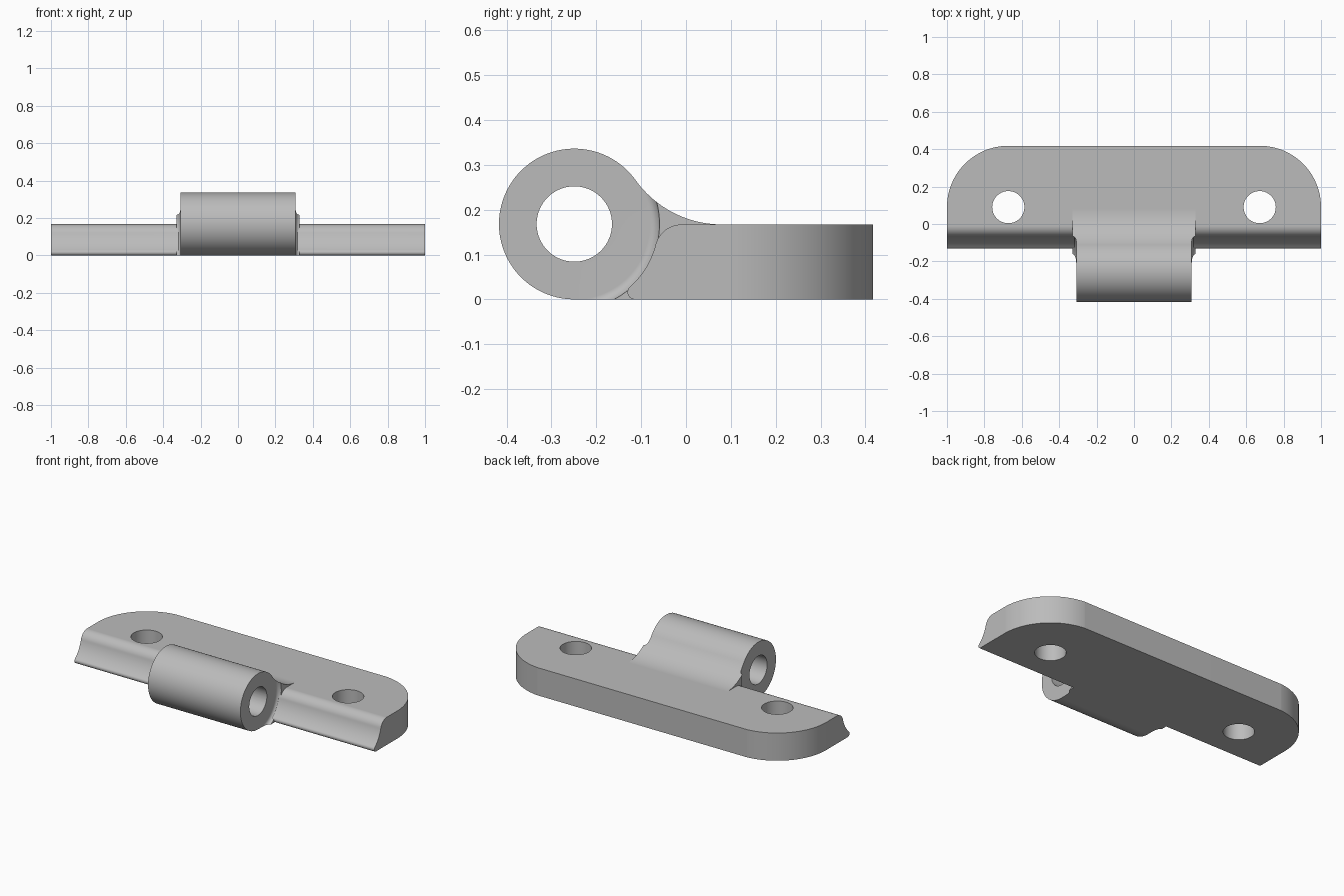
import bpy, bmesh
from math import cos, sin, radians, degrees, atan2, hypot, sqrt, pi
from mathutils import Matrix

cube = bpy.data.objects.get("Cube")
if cube:
    bpy.data.objects.remove(cube, do_unlink=True)

steel = bpy.data.materials.new("light_grey_steel")
steel.use_nodes = True
colour = (0.5, 0.5, 0.5, 1)
steel.diffuse_color = colour
steel.node_tree.nodes["Principled BSDF"].inputs["Base Color"].default_value = colour

# Main dimensions
THICK = 0.167
BACK = 0.417
BY, BZ, BR = -0.249, 0.168, 0.168     # barrel axis and radius
HALF_BARREL, HALF_WEB = 0.308, 0.33
GAP = HALF_WEB - HALF_BARREL          # side fillet radius
RELIEF = BR + GAP - 0.003             # hollow along the plate front


def arc(cx, cy, r, a0, a1, n=16):
    return [(cx + r * cos(radians(a0 + (a1 - a0) * i / n)),
             cy + r * sin(radians(a0 + (a1 - a0) * i / n))) for i in range(n + 1)]


def new_object(name, bm):
    bmesh.ops.recalc_face_normals(bm, faces=bm.faces)
    mesh = bpy.data.meshes.new(name)
    bm.to_mesh(mesh)
    bm.free()
    mesh.materials.append(steel)
    ob = bpy.data.objects.new(name, mesh)
    bpy.context.collection.objects.link(ob)
    return ob


def prism(name, points, axis, lo, hi):
    """Extrude a closed outline along x (points are y, z) or z (points are x, y)."""
    bm = bmesh.new()
    place = (lambda a, b: (lo, a, b)) if axis == "x" else (lambda a, b: (a, b, lo))
    face = bm.faces.new([bm.verts.new(place(a, b)) for a, b in points])
    out = bmesh.ops.extrude_face_region(bm, geom=[face])
    step = (hi - lo, 0, 0) if axis == "x" else (0, 0, hi - lo)
    bmesh.ops.translate(bm, vec=step, verts=[v for v in out["geom"] if isinstance(v, bmesh.types.BMVert)])
    return new_object(name, bm)


def circle(cx, cy, r, n=96):
    return arc(cx, cy, r, 0, 360, n)[:-1]


def lathe_x(name, profile, n=128):
    """Turn (x, radius) points about the barrel axis."""
    bm = bmesh.new()
    verts = [bm.verts.new((x, 0, r)) for x, r in profile]
    edges = [bm.edges.new(pair) for pair in zip(verts, verts[1:])]
    bmesh.ops.spin(bm, geom=verts + edges, cent=(0, 0, 0), axis=(1, 0, 0),
                   angle=2 * pi, steps=n, use_duplicate=False)
    bmesh.ops.remove_doubles(bm, verts=bm.verts, dist=1e-5)
    bmesh.ops.transform(bm, matrix=Matrix.Translation((0, BY, BZ)), verts=bm.verts)
    return new_object(name, bm)


def combine(ob, other, operation):
    bpy.context.view_layer.objects.active = ob
    mod = ob.modifiers.new("combine", "BOOLEAN")
    mod.operation, mod.solver, mod.object = operation, "EXACT", other
    bpy.ops.object.modifier_apply(modifier=mod.name)
    bpy.data.objects.remove(other, do_unlink=True)


# Plate section: rounded upper edge, hollow front, rounded toe
def touching(r, z):
    """Centre y and direction of a round that touches the hollow."""
    dy = sqrt((RELIEF + r) ** 2 - (z - BZ) ** 2)
    return BY + dy, degrees(atan2(z - BZ, dy))


shoulder, toe = 0.06, 0.016
sy, sa = touching(shoulder, THICK - shoulder)
ty, ta = touching(toe, toe)
section = [(BACK, 0), (BACK, THICK)]
section += arc(sy, THICK - shoulder, shoulder, 90, 180 + sa)
section += arc(BY, BZ, RELIEF, sa, ta)[1:-1]
section += arc(ty, toe, toe, 180 + ta, 270)
leaf = prism("hinge_leaf", section, "x", -1, 1)

# Plate outline with large rear corners centred on the screw holes
hole_x, hole_y = 0.672, 0.09
corner = arc(hole_x, hole_y, 1 - hole_x, 0, 90, 32)
outline = [(1, -0.3)] + corner + [(-x, y) for x, y in reversed(corner)] + [(-1, -0.3)]
combine(leaf, prism("outline_cutter", outline, "z", -0.1, 0.4), "INTERSECT")

# Web blending the barrel into the plate
run = 0.08 - BY
sweep = (run ** 2 + (THICK - BZ) ** 2 - BR ** 2) / (2 * BR - 2 * (THICK - BZ))
cz = THICK + sweep
touch = degrees(atan2(BZ - cz, -run))
blend = arc(0.08, cz, sweep, -90, touch, 24)
web = prism("web", [(BY, BZ), (BY, 0), (0.08, 0)] + blend, "x", -HALF_WEB, HALF_WEB)

# Rounded relief beside each end of the barrel
for side in (1, -1):
    fillet = [(side * x, r) for x, r in arc(HALF_WEB, BR, GAP, 180, 90, 8)]
    end = side * 0.4
    profile = [(side * HALF_BARREL, 0)] + fillet + [(end, BR + GAP), (end, 0)]
    combine(web, lathe_x("relief_cutter", profile), "DIFFERENCE")

# Barrel, then the bore and screw holes
combine(leaf, web, "UNION")
combine(leaf, prism("barrel", circle(BY, BZ, BR, 128), "x", -HALF_BARREL, HALF_BARREL), "UNION")
combine(leaf, prism("bore_cutter", circle(BY, BZ, 0.084), "x", -0.5, 0.5), "DIFFERENCE")
for side in (1, -1):
    combine(leaf, prism("hole_cutter", circle(side * hole_x, hole_y, 0.086, 64), "z", -0.1, 0.4), "DIFFERENCE")

# Smooth curves, crisp edges
bpy.ops.object.select_all(action="DESELECT")
leaf.select_set(True)
bpy.context.view_layer.objects.active = leaf
bpy.ops.object.shade_smooth_by_angle(angle=radians(25))
leaf.modifiers.new("even_shading", "WEIGHTED_NORMAL").keep_sharp = True
